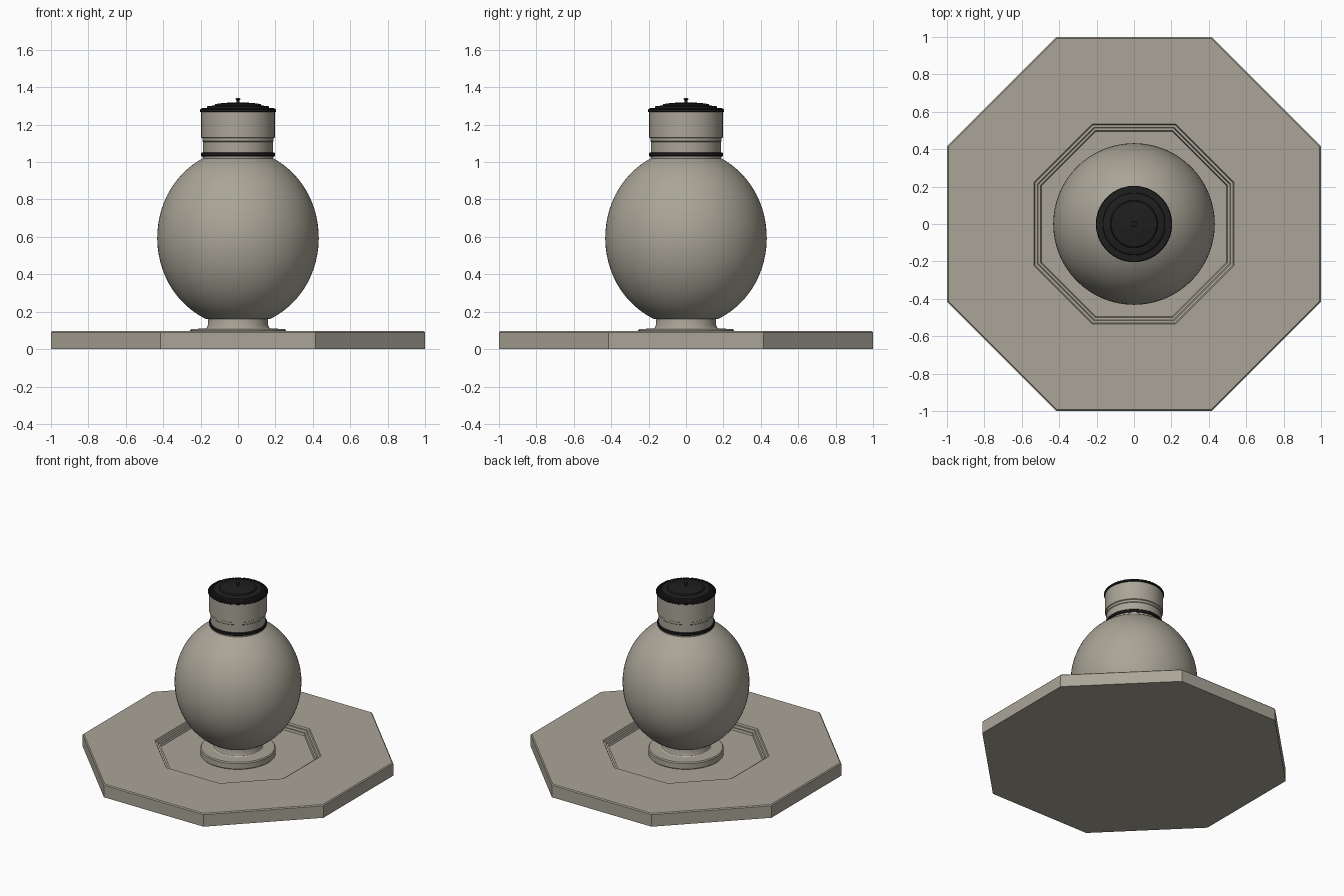
import bpy, bmesh, math

if "Cube" in bpy.data.objects:
    bpy.data.objects.remove(bpy.data.objects["Cube"])


def material(name, rgb):
    m = bpy.data.materials.new(name)
    m.diffuse_color = (*rgb, 1)
    m.use_nodes = True
    m.node_tree.nodes["Principled BSDF"].inputs["Base Color"].default_value = m.diffuse_color
    return m


STONE = material("warm grey stone", (0.40, 0.375, 0.31))
BLACK = material("black", (0.013, 0.013, 0.013))


def lathe(name, profile, mat, sides=72, smooth=True, turn=0.0, scale=1.0):
    """Spin (radius, height) points round z; radius 0 closes to a pole."""
    bm = bmesh.new()
    rings = []
    for r, z in profile:
        if r == 0:
            rings.append([bm.verts.new((0, 0, z))])
        else:
            rings.append([bm.verts.new((r * scale * math.cos(turn + math.tau * i / sides),
                                        r * scale * math.sin(turn + math.tau * i / sides), z))
                          for i in range(sides)])
    for a, b in zip(rings, rings[1:]):
        for i in range(sides):
            j = (i + 1) % sides
            quad = [a[i % len(a)], a[j % len(a)], b[j % len(b)], b[i % len(b)]]
            bm.faces.new(list(dict.fromkeys(quad)))
    bmesh.ops.recalc_face_normals(bm, faces=bm.faces)
    me = bpy.data.meshes.new(name)
    bm.to_mesh(me)
    bm.free()
    me.materials.append(mat)
    ob = bpy.data.objects.new(name, me)
    bpy.context.collection.objects.link(ob)
    if smooth:
        bpy.ops.object.select_all(action='DESELECT')
        ob.select_set(True)
        bpy.context.view_layer.objects.active = ob
        bpy.ops.object.shade_smooth_by_angle(angle=math.radians(30))
    return ob


# octagonal base with a stepped recess (radii are apothems)
lathe("base_slab", [(0, 0), (1, 0), (1, 0.09), (0.993, 0.097), (0.535, 0.097),
                    (0.53, 0.085), (0.517, 0.085), (0.512, 0.07), (0.5, 0.07),
                    (0.495, 0.055), (0, 0.055)],
      STONE, 8, False, math.pi / 8, 1 / math.cos(math.pi / 8))

# foot disc and short stem
lathe("foot", [(0, 0.055), (0.252, 0.055), (0.256, 0.06), (0.256, 0.1), (0.25, 0.108),
               (0.175, 0.11), (0.166, 0.116), (0.161, 0.128), (0.16, 0.165), (0, 0.165)], STONE)

# rounded body, cut flat at both ends
body = [(0, 0.16)]
for i in range(33):
    z = 0.16 + (1.02 - 0.16) * (1 - math.cos(math.pi * i / 32)) / 2
    body.append((0.432 * math.sqrt(1 - ((z - 0.595) / 0.472) ** 2), z))
lathe("body", body + [(0.19, 1.04), (0, 1.04)], STONE)

# neck with a wider upper sleeve
lathe("neck", [(0, 1.02), (0.187, 1.02), (0.187, 1.108), (0.191, 1.112), (0.191, 1.128),
               (0.197, 1.132), (0.197, 1.27), (0, 1.27)], STONE)
lathe("neck_band", [(0.18, 1.03), (0.194, 1.03), (0.197, 1.034), (0.197, 1.048),
                    (0.194, 1.052), (0.18, 1.052)], BLACK)

# stepped lid with a small knob
lathe("lid", [(0, 1.267), (0.2, 1.267), (0.204, 1.271), (0.204, 1.28), (0.2, 1.284),
              (0.167, 1.286), (0.165, 1.297), (0.16, 1.3), (0.127, 1.302), (0.122, 1.31),
              (0.08, 1.316), (0.03, 1.319), (0, 1.319)], BLACK)
lathe("lid_knob", [(0, 1.315), (0.009, 1.316), (0.007, 1.328), (0.014, 1.336),
                   (0.013, 1.341), (0, 1.342)], BLACK, 20)

# ring of small studs round the lid rim
bm = bmesh.new()
for i in range(48):
    a = math.tau * i / 48
    made = bmesh.ops.create_cube(bm, size=1)["verts"]
    bmesh.ops.scale(bm, vec=(0.018, 0.01, 0.006), verts=made)
    bmesh.ops.translate(bm, vec=(0.185, 0, 1.286), verts=made)
    for v in made:
        x, y = v.co.x, v.co.y
        v.co.x = x * math.cos(a) - y * math.sin(a)
        v.co.y = x * math.sin(a) + y * math.cos(a)
mesh = bpy.data.meshes.new("lid_studs")
bm.to_mesh(mesh)
bm.free()
mesh.materials.append(BLACK)
bpy.context.collection.objects.link(bpy.data.objects.new("lid_studs", mesh))
